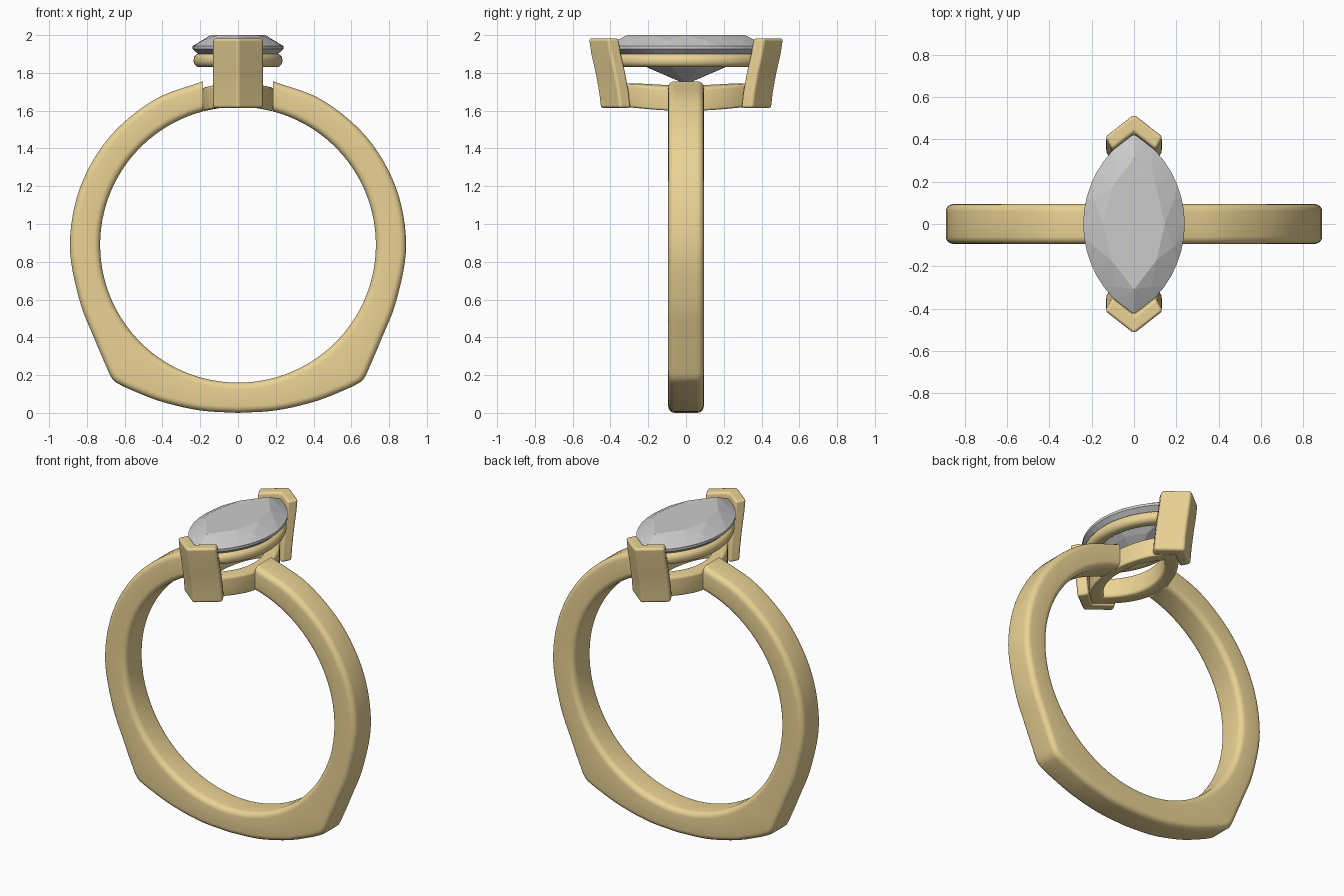
import bpy, bmesh, math
from mathutils import Vector

if "Cube" in bpy.data.objects:
    bpy.data.objects.remove(bpy.data.objects["Cube"])

gold = bpy.data.materials.new("gold")
gold.diffuse_color = (0.83, 0.65, 0.3, 1)
gold.use_nodes = True
gold.node_tree.nodes["Principled BSDF"].inputs["Base Color"].default_value = gold.diffuse_color
CZ, RI = 0.89, 0.73          # finger hole centre height and radius


def finish(bm, name, mat=gold, smooth=35):
    bmesh.ops.recalc_face_normals(bm, faces=bm.faces)
    me = bpy.data.meshes.new(name)
    bm.to_mesh(me)
    bm.free()
    ob = bpy.data.objects.new(name, me)
    bpy.context.collection.objects.link(ob)
    if mat:
        me.materials.append(mat)
    if smooth:
        bpy.ops.object.select_all(action='DESELECT')
        ob.select_set(True)
        bpy.context.view_layer.objects.active = ob
        bpy.ops.object.shade_smooth_by_angle(angle=math.radians(smooth))
    return ob


def loft(sections, closed=False, caps=(False, False)):
    bm = bmesh.new()
    rows = [[bm.verts.new(p) for p in s] for s in sections]
    n = len(rows[0])
    for i in range(len(rows) if closed else len(rows) - 1):
        a, b = rows[i], rows[(i + 1) % len(rows)]
        for j in range(n):
            k = (j + 1) % n
            bm.faces.new((a[j], a[k], b[k], b[j]))
    if caps[0]:
        bm.faces.new(rows[0])
    if caps[1]:
        bm.faces.new(rows[-1])
    return bm


def rounded_rect(w, h, r, steps=5):
    """Closed outline in 0..w by -h/2..h/2."""
    pts = []
    for cx, cy, a0 in ((w - r, h/2 - r, 0), (r, h/2 - r, 90), (r, r - h/2, 180), (w - r, r - h/2, 270)):
        for i in range(steps + 1):
            a = math.radians(a0 + 90 * i / steps)
            pts.append((cx + r * math.cos(a), cy + r * math.sin(a)))
    return pts


def lens(a, b, t):
    """Marquise outline point, half width a, half length b, t in 0..1 from +y tip."""
    R = (a * a + b * b) / (2 * a)
    half = math.asin(min(1, b / R))
    side = 1 if t < 0.5 else -1
    u = (t % 0.5) * 2
    ang = half * (1 - 2 * u) * side
    return side * (R * math.cos(ang) - (R - a)), R * math.sin(ang)


def spline(pts, steps):
    """Catmull-Rom through the points."""
    P = [Vector(p) for p in pts]
    P = [2 * P[0] - P[1]] + P + [2 * P[-1] - P[-2]]
    out = []
    for i in range(1, len(P) - 2):
        a, b, c, d = P[i - 1:i + 3]
        for s in range(steps):
            t = s / steps
            out.append(0.5 * (2*b + (c - a)*t + (2*a - 5*b + 4*c - d)*t*t + (3*b - a - 3*c + d)*t**3))
    return out + [P[-2]]


# Band: half of the outline, upper arc then squared-off foot, mirrored across x
upper = [(0.89 * math.sin(math.radians(a)), CZ + 0.885 * math.cos(math.radians(a))) for a in (12, 30, 50, 70, 90)]
outer = spline(upper + [(0.84, 0.6), (0.757, 0.385), (0.68, 0.205)], 6)
outer += spline([(0.665, 0.178), (0.635, 0.155), (0.55, 0.115), (0.4, 0.058), (0.2, 0.013), (0, 0)], 5)
sections = []
for i, p in enumerate(outer):
    c = Vector((0, CZ))
    inner = c + (p - c).normalized() * RI
    if i == 0:               # vertical cut beside the setting
        inner = Vector((p.x, CZ + math.sqrt(RI * RI - p.x ** 2)))
    d = p - inner
    u = d.normalized()
    sections.append([(inner.x + u.x * w, y, inner.y + u.y * w)
                     for w, y in rounded_rect(d.length, 0.188, 0.035)])
band = finish(loft(sections, caps=(True, False)), "band")
band.modifiers.new("mirror", 'MIRROR').use_axis[0] = True


# Marquise rails under the stone
def rail(name, a, b, t, z0, z1, r, follow_finger):
    secs = []
    N = 64
    for i in range(N):
        s = []
        for w, z in rounded_rect(t, z1 - z0, r):
            x, y = lens(a - w, b - 1.5 * w, i / N)
            drop = RI - math.sqrt(RI * RI - x * x) if follow_finger else 0
            s.append((x, y, (z0 + z1) / 2 + z - drop))
        secs.append(s)
    return finish(loft(secs, closed=True), name, smooth=50)


rail("lower_gallery_rail", 0.188, 0.385, 0.075, 1.62, 1.745, 0.015, True)
rail("upper_gallery_rail", 0.235, 0.42, 0.075, 1.83, 1.902, 0.032, False)

# V-shaped prongs at both tips, leaning outwards
vee = [(0, 0.52), (0.137, 0.413), (0.103, 0.352), (0, 0.432), (-0.103, 0.352), (-0.137, 0.413)]
levels = [(1.613, -0.064), (1.7, -0.054), (1.8, -0.036), (1.9, -0.013), (1.983, 0)]
prongs = finish(loft([[(x, y + dy, z) for x, y in vee] for z, dy in levels], caps=(True, True)),
                "v_prongs", smooth=0)
prongs.data.shade_smooth()
bev = prongs.modifiers.new("bevel", 'BEVEL')
bev.width, bev.segments, bev.limit_method, bev.angle_limit = 0.016, 3, 'ANGLE', math.radians(35)
bev.harden_normals = True
mir = prongs.modifiers.new("mirror", 'MIRROR')
mir.use_axis = (False, True, False)

# Faceted marquise stone: hull of table, crown, girdle and pavilion rings
bm = bmesh.new()
for a, b, z, n, off in ((0.145, 0.31, 2.0, 8, 0), (0.2, 0.365, 1.972, 8, 0.5), (0.24, 0.43, 1.942, 32, 0),
                        (0.24, 0.43, 1.926, 32, 0), (0.135, 0.235, 1.825, 8, 0.5)):
    for i in range(n):
        x, y = lens(a, b, (i + off) / n)
        bm.verts.new((x, y, z))
bm.verts.new((0, 0, 1.74))
hull = bmesh.ops.convex_hull(bm, input=bm.verts)
bmesh.ops.delete(bm, geom=[v for v in bm.verts if not v.link_faces], context='VERTS')
finish(bm, "marquise_stone", mat=None, smooth=0)
